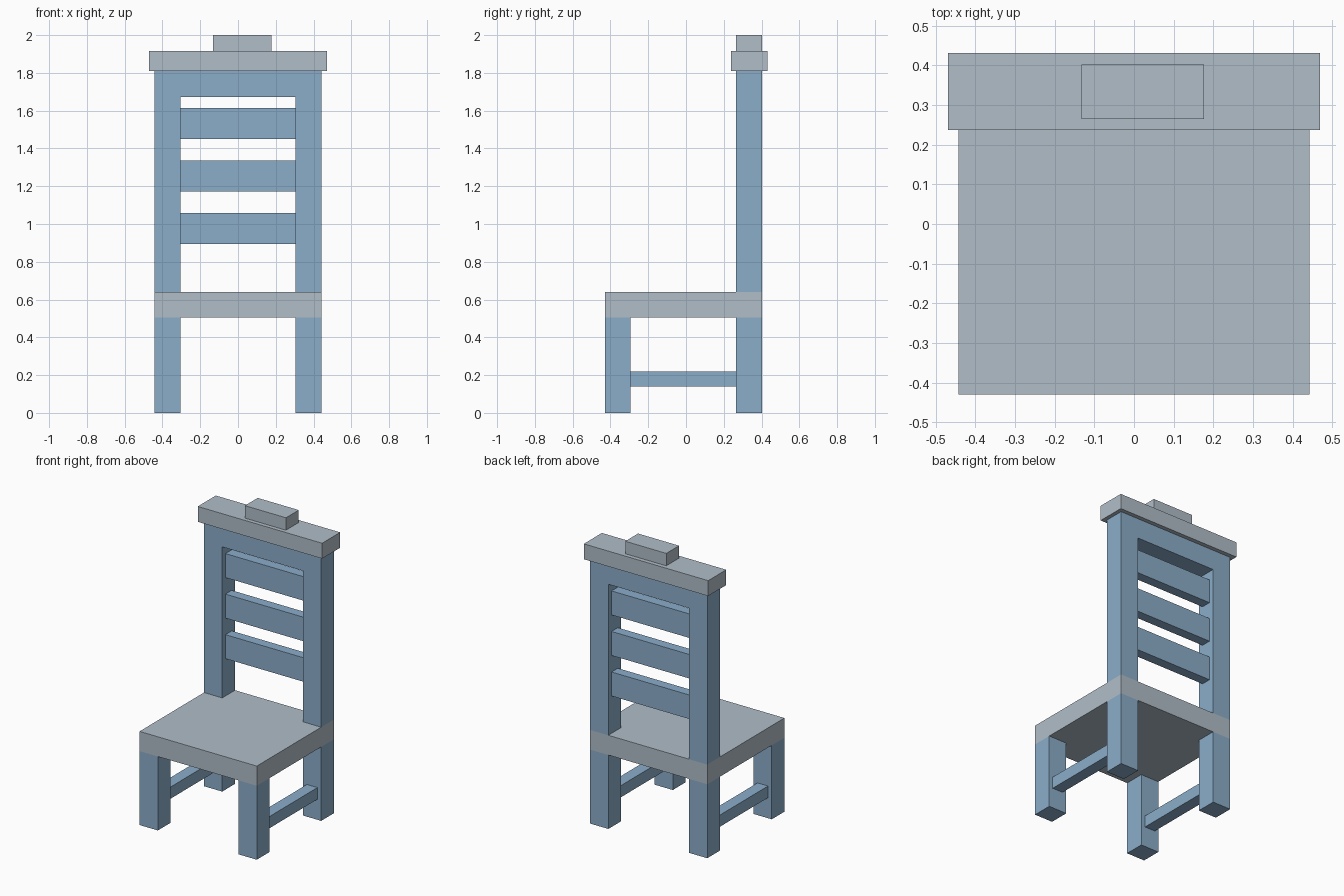
import bpy
import bmesh
from mathutils import Matrix, Vector

cube = bpy.data.objects.get("Cube")
if cube:
    bpy.data.objects.remove(cube, do_unlink=True)


def make_material(name, colour):
    mat = bpy.data.materials.new(name)
    mat.use_nodes = True
    mat.diffuse_color = (*colour, 1)
    mat.node_tree.nodes["Principled BSDF"].inputs["Base Color"].default_value = (*colour, 1)
    return mat


BLUE = make_material("blue paint", (0.26, 0.42, 0.59))
GREY = make_material("pale grey", (0.44, 0.515, 0.578))


def box(name, x, y, z, mat):
    """Flat-sided block spanning the given (low, high) ranges."""
    low, high = (Vector(c) for c in zip(x, y, z))
    bm = bmesh.new()
    matrix = Matrix.Translation((low + high) / 2) @ Matrix.Diagonal((*(high - low), 1))
    bmesh.ops.create_cube(bm, size=1, matrix=matrix)
    mesh = bpy.data.meshes.new(name)
    bm.to_mesh(mesh)
    bm.free()
    mesh.materials.append(mat)
    obj = bpy.data.objects.new(name, mesh)
    bpy.context.collection.objects.link(obj)
    return obj


OUTER, INNER = 0.443, 0.305      # half widths at the posts
FRONT = (-0.43, -0.293)          # front leg depth
BACK = (0.265, 0.403)            # back post depth
SEAT = (0.505, 0.64)             # seat heights
RAIL, CAP, TOP = 1.672, 1.81, 1.915

# Seat slab
box("seat", (-OUTER, OUTER), (FRONT[0], BACK[1]), SEAT, GREY)

# Legs, back posts and side stretchers on both sides
for side, sign in (("left", 1), ("right", -1)):
    post = sorted((sign * INNER, sign * OUTER))
    bar = sorted((sign * 0.335, sign * 0.415))
    box(f"front_leg_{side}", post, FRONT, (0, SEAT[0]), BLUE)
    box(f"back_leg_{side}", post, BACK, (0, SEAT[0]), BLUE)
    box(f"back_post_{side}", post, BACK, (SEAT[1], CAP), BLUE)
    box(f"side_stretcher_{side}", bar, (FRONT[1], BACK[0]), (0.14, 0.22), BLUE)

# Back rest: top rail and three recessed slats
box("top_rail", (-INNER, INNER), BACK, (RAIL, CAP), BLUE)
for i in range(3):
    z = 0.895 + i * 0.277
    box(f"back_slat_{i + 1}", (-INNER, INNER), (0.3, 0.368), (z, z + 0.164), BLUE)

# Overhanging cap with a small off-centre block
box("back_cap", (-0.47, 0.47), (0.237, 0.432), (CAP, TOP), GREY)
box("cap_block", (-0.133, 0.177), BACK, (TOP, 2), GREY)
